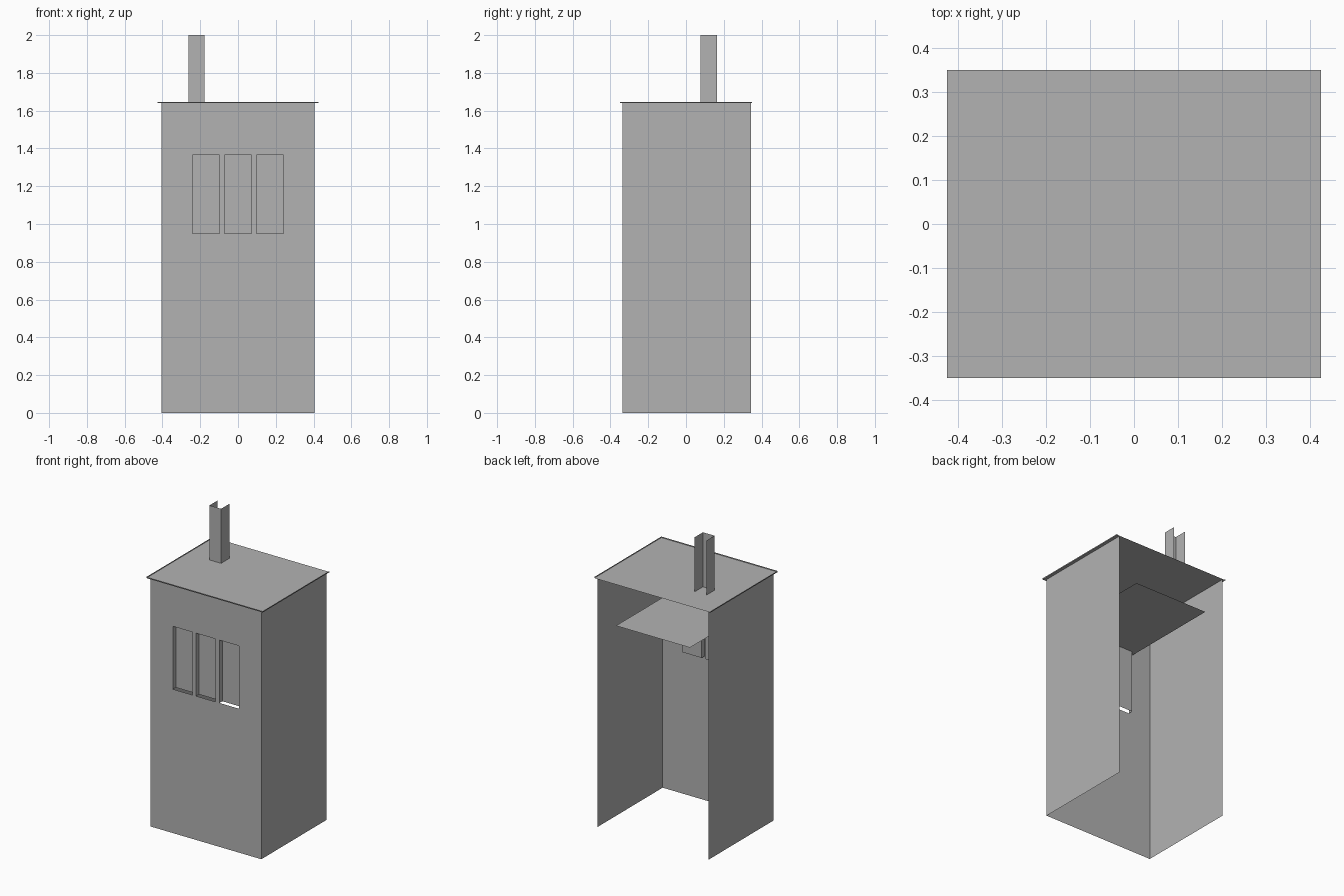
import bpy

cube = bpy.data.objects.get("Cube")
if cube:
    bpy.data.objects.remove(cube, do_unlink=True)

grey = bpy.data.materials.new("plain_grey")
grey.use_nodes = True
colour = (0.448, 0.448, 0.448, 1)
grey.diffuse_color = colour
grey.node_tree.nodes["Principled BSDF"].inputs["Base Color"].default_value = colour

HALF_W, FRONT, BACK, TOP = 0.405, -0.335, 0.345, 1.64
ROOF_W, ROOF_D = 0.425, 0.35
SILL, HEAD, WIN_HALF, RECESS = 0.95, 1.365, 0.071, 0.03
CENTRES = (-0.17, 0, 0.17)


def make(name, verts, faces):
    mesh = bpy.data.meshes.new(name)
    mesh.from_pydata(verts, [], faces)
    mesh.materials.append(grey)
    obj = bpy.data.objects.new(name, mesh)
    bpy.context.collection.objects.link(obj)
    return obj


def extrude_path(name, path, z0, z1):
    """Raise an open plan path into thin upright sheets."""
    n = len(path)
    verts = [(x, y, z) for z in (z0, z1) for x, y in path]
    faces = [(i, i + 1, n + i + 1, n + i) for i in range(n - 1)]
    return make(name, verts, faces)


def flat_sheet(name, x, y0, y1, z):
    verts = [(-x, y0, z), (x, y0, z), (x, y1, z), (-x, y1, z)]
    return make(name, verts, [(0, 1, 2, 3)])


# Front wall: a grid of panels with three window openings left out
xs = [-HALF_W] + [c + s * WIN_HALF for c in CENTRES for s in (-1, 1)] + [HALF_W]
zs = [0, SILL, HEAD, TOP]
cols = len(xs)
wall_verts = [(x, FRONT, z) for z in zs for x in xs]
wall_faces = []
for r in range(len(zs) - 1):
    for c in range(cols - 1):
        if r == 1 and c % 2 == 1:
            continue
        a = r * cols + c
        wall_faces.append((a, a + 1, a + cols + 1, a + cols))
make("front_wall", wall_verts, wall_faces)

# Side walls, open at the back and below
for side, name in ((-1, "right_wall"), (1, "left_wall")):
    x = side * HALF_W
    path = [(x, BACK), (x, FRONT)] if side < 0 else [(x, FRONT), (x, BACK)]
    extrude_path(name, path, 0, TOP)

# Recessed panes with side jambs and no sill
for c, name in zip(CENTRES, ("right", "middle", "left")):
    a, b, inner = c - WIN_HALF, c + WIN_HALF, FRONT + RECESS
    extrude_path(name + "_window",
                 [(a, FRONT), (a, inner), (b, inner), (b, FRONT)], SILL, HEAD)

# Inner ceiling panel over the windows
flat_sheet("inner_ceiling", 0.27, FRONT, BACK, HEAD)

# Roof sheet with a slim rim on the front and sides
flat_sheet("roof", ROOF_W, -ROOF_D, ROOF_D, TOP)
extrude_path("roof_rim",
             [(-ROOF_W, ROOF_D), (-ROOF_W, -ROOF_D),
              (ROOF_W, -ROOF_D), (ROOF_W, ROOF_D)], TOP, TOP + 0.007)

# Chimney: a channel open towards the back
extrude_path("chimney",
             [(-0.263, 0.163), (-0.263, 0.078), (-0.178, 0.078), (-0.178, 0.163)],
             TOP, 2.0)
